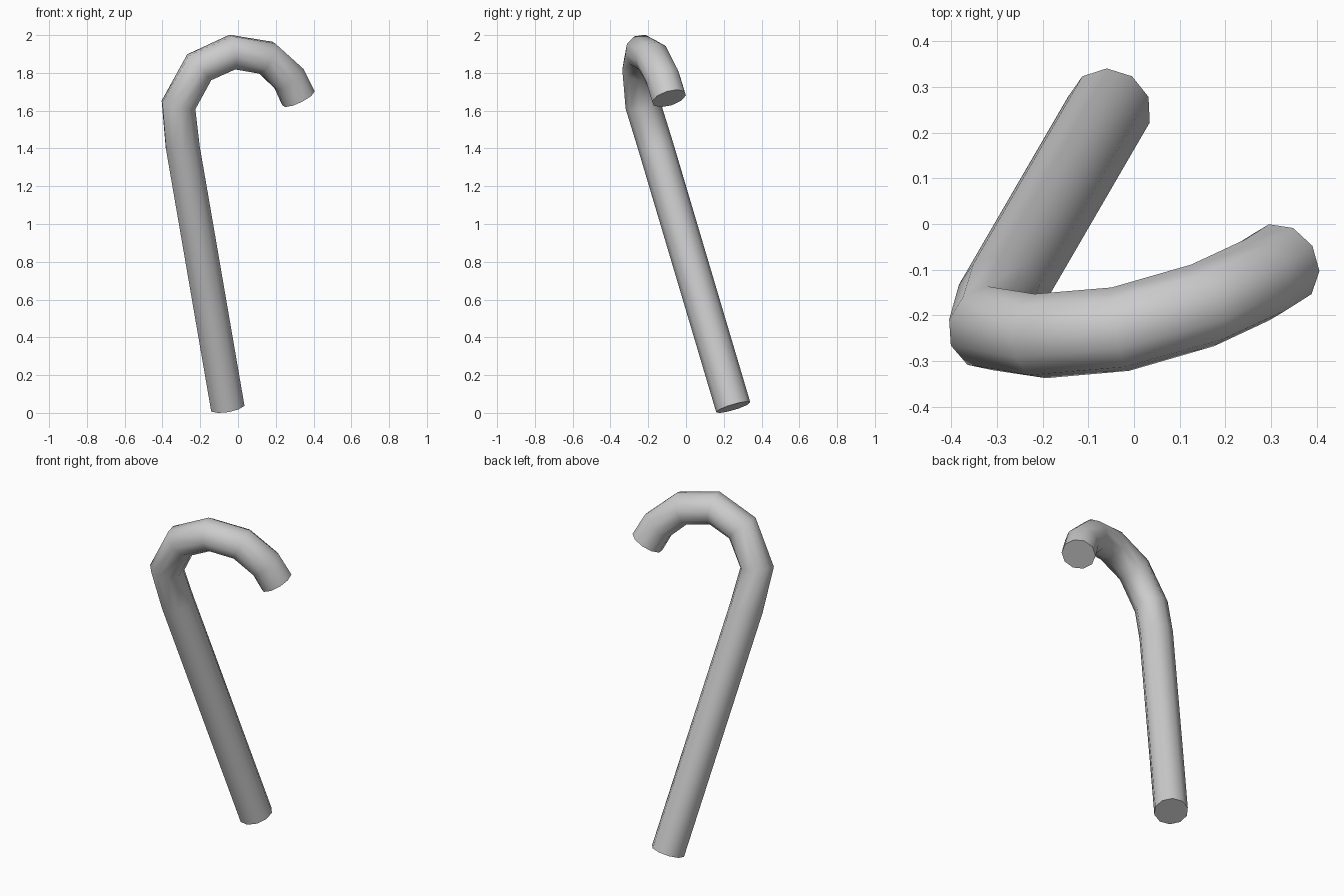
import bpy, bmesh, math
from mathutils import Vector

if "Cube" in bpy.data.objects:
    bpy.data.objects.remove(bpy.data.objects["Cube"])

RADIUS, SIDES = 0.094, 10

# centre line: straight leaning shaft, then the hooked handle
path = [Vector(p) for p in (
    (-0.055, 0.25, 0.03), (-0.293, -0.16, 1.41), (-0.315, -0.228, 1.63),
    (-0.205, -0.245, 1.83), (-0.03, -0.23, 1.91), (0.15, -0.178, 1.88),
    (0.27, -0.122, 1.77), (0.32, -0.09, 1.665))]


def tangent(i):
    before = (path[i] - path[i - 1]).normalized() if i > 0 else Vector()
    after = (path[i + 1] - path[i]).normalized() if i < len(path) - 1 else Vector()
    return (before + after).normalized()


# sweep a round section along the path without twist
bm = bmesh.new()
rings = []
side = Vector((0, -1, 0))
for i, centre in enumerate(path):
    t = tangent(i)
    side = (side - t * side.dot(t)).normalized()
    up = t.cross(side)
    rings.append([bm.verts.new(centre + RADIUS * (
        math.cos(a) * side + math.sin(a) * up))
        for a in (math.tau * k / SIDES for k in range(SIDES))])
for lower, upper in zip(rings, rings[1:]):
    for k in range(SIDES):
        n = (k + 1) % SIDES
        bm.faces.new((lower[k], lower[n], upper[n], upper[k]))

# flat end caps
bm.faces.new(rings[0][::-1])
bm.faces.new(rings[-1])
bmesh.ops.recalc_face_normals(bm, faces=bm.faces)

mesh = bpy.data.meshes.new("hooked_cane")
bm.to_mesh(mesh)
bm.free()
cane = bpy.data.objects.new("hooked_cane", mesh)
bpy.context.collection.objects.link(cane)
bpy.context.view_layer.objects.active = cane
cane.select_set(True)
bpy.ops.object.shade_smooth_by_angle(angle=math.radians(50))
